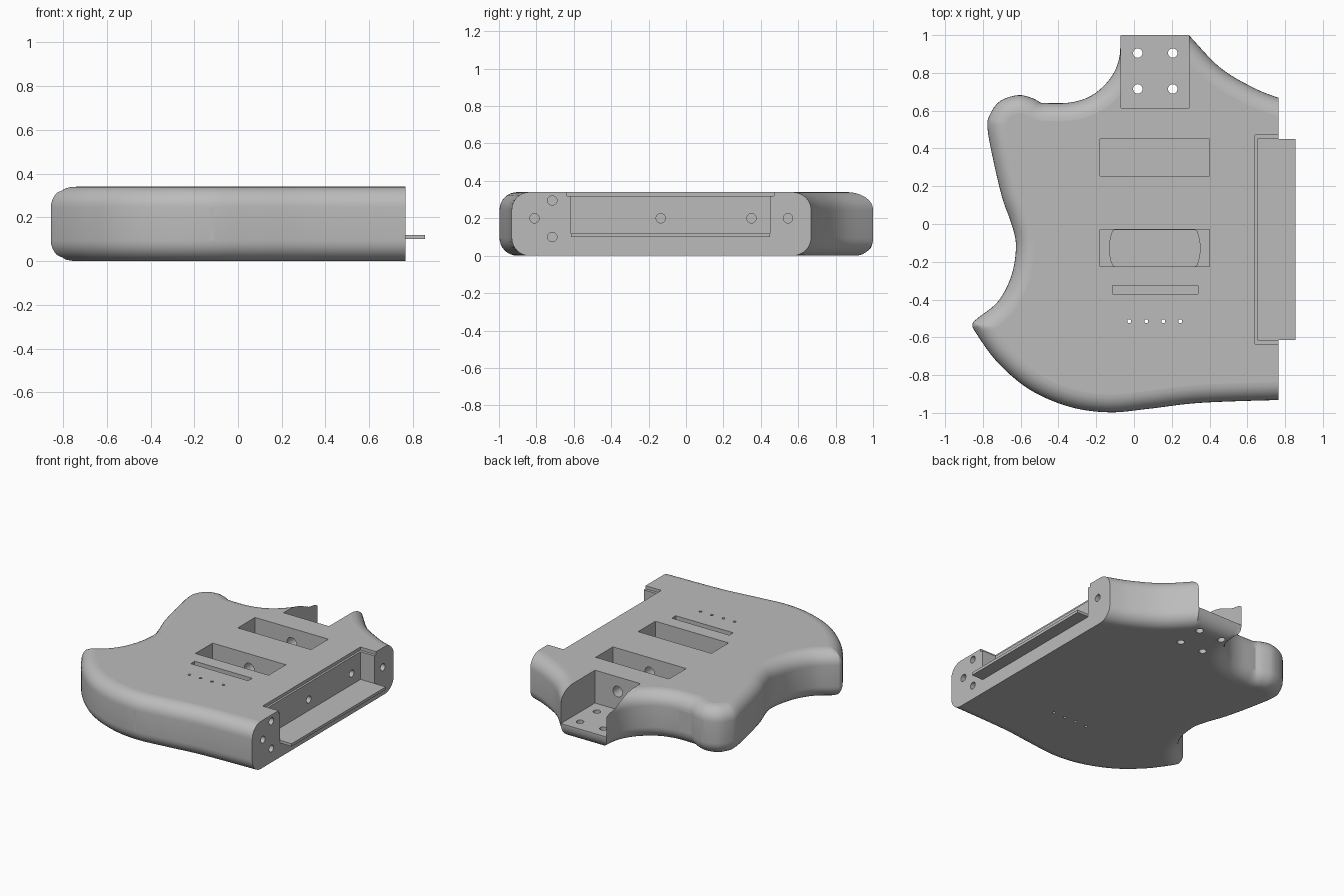
import bpy, bmesh, math
from mathutils import Vector, Matrix

cube = bpy.data.objects.get("Cube")
if cube:
    bpy.data.objects.remove(cube, do_unlink=True)

H, R, STEPS = 0.34, 0.095, 8      # thickness, edge radius, rounding steps
FACE_X = 0.765                    # flat side face

grey = bpy.data.materials.new("plain_grey")
grey.use_nodes = True
grey.diffuse_color = (0.5, 0.5, 0.5, 1)
grey.node_tree.nodes["Principled BSDF"].inputs["Base Color"].default_value = (0.5, 0.5, 0.5, 1)


def add_object(name, bm):
    mesh = bpy.data.meshes.new(name)
    bmesh.ops.recalc_face_normals(bm, faces=bm.faces)
    bm.to_mesh(mesh)
    bm.free()
    mesh.materials.append(grey)
    obj = bpy.data.objects.new(name, mesh)
    bpy.context.collection.objects.link(obj)
    return obj


def box(name, x0, x1, y0, y1, z0, z1):
    bm = bmesh.new()
    bmesh.ops.create_cube(bm, size=1)
    for v in bm.verts:
        v.co = ((x0 + x1) / 2 + v.co.x * (x1 - x0),
                (y0 + y1) / 2 + v.co.y * (y1 - y0),
                (z0 + z1) / 2 + v.co.z * (z1 - z0))
    return add_object(name, bm)


def rod(name, start, end, radius, segments=24):
    a, b = Vector(start), Vector(end)
    turn = (b - a).to_track_quat('Z', 'Y').to_matrix().to_4x4()
    bm = bmesh.new()
    bmesh.ops.create_cone(bm, cap_ends=True, segments=segments, radius1=radius,
                          radius2=radius, depth=(b - a).length,
                          matrix=Matrix.Translation((a + b) / 2) @ turn)
    return add_object(name, bm)


def smooth_path(points):
    """Evenly sampled spline through the points, without the last one."""
    p = [Vector(q) for q in points]
    p = [2 * p[0] - p[1]] + p + [2 * p[-1] - p[-2]]
    out = []
    for a, b, c, d in zip(p, p[1:], p[2:], p[3:]):
        n = max(4, int((c - b).length / 0.022))
        for i in range(n):
            t = i / n
            out.append(0.5 * (2 * b + (c - a) * t + (2 * a - 5 * b + 4 * c - d) * t * t
                              + (3 * b - a - 3 * c + d) * t ** 3))
    return out


def inset(line, dist):
    """Inward offset; points that would cross over snap to a valid neighbour."""
    n = len(line)
    if dist < 1e-6:
        return line
    moved = []
    for i, p in enumerate(line):
        t = (p - line[i - 1]).normalized() + (line[(i + 1) % n] - p).normalized()
        t.normalize()
        moved.append(p + Vector((-t.y, t.x)) * dist)
    good = [min((m - q).length for q in line) > dist * 0.97 for m in moved]
    result = []
    for i in range(n):
        k = 0
        while not (good[(i + k) % n] or good[i - k]):
            k += 1
        result.append(moved[(i + k) % n] if good[(i + k) % n] else moved[i - k])
    return result


# Body outline, counterclockwise from the neck end, in smooth sections
sections = [
    [(-0.07, 1), (-0.08, 0.87), (-0.13, 0.765), (-0.225, 0.68), (-0.34, 0.643), (-0.49, 0.64)],
    [(-0.49, 0.64), (-0.54, 0.667), (-0.615, 0.682), (-0.71, 0.65), (-0.765, 0.575),
     (-0.775, 0.5), (-0.74, 0.315), (-0.695, 0.13), (-0.652, 0.01), (-0.625, -0.11),
     (-0.648, -0.27), (-0.72, -0.41), (-0.83, -0.5), (-0.855, -0.53), (-0.838, -0.575),
     (-0.72, -0.735), (-0.55, -0.878), (-0.34, -0.968), (-0.13, -0.997), (0.08, -0.978),
     (0.35, -0.947), (0.76, -0.932), (1, -0.93)],
    [(1, -0.93), (1, 0.6)],
    [(1, 0.6), (0.76, 0.67), (0.61, 0.733), (0.45, 0.833), (0.29, 1)],
    [(0.29, 1), (-0.07, 1)],
]
outline = [p for s in sections for p in smooth_path(s)]

# Rounded slab
lower = []
for i in range(STEPS + 1):
    a = math.pi / 2 * i / STEPS
    lower.append((inset(outline, R * (1 - math.cos(a))), R * (1 - math.sin(a))))
layers = lower[::-1] + [(ring, H - z) for ring, z in lower]
bm = bmesh.new()
rings = [[bm.verts.new((p.x, p.y, z)) for p in ring] for ring, z in layers]
count = len(outline)
for r0, r1 in zip(rings, rings[1:]):
    for i in range(count):
        j = (i + 1) % count
        bm.faces.new((r0[i], r0[j], r1[j], r1[i]))
bm.faces.new(rings[0][::-1])
bm.faces.new(rings[-1])
bmesh.ops.remove_doubles(bm, verts=bm.verts, dist=0.0005)
body = add_object("guitar_body", bm)

# Flat side, pockets and slots
TOP = H + 0.1
cutters = [
    box("side_cut", FACE_X, 1.3, -1.3, 1.3, -0.2, TOP),
    box("neck_pocket", -0.07, 0.29, 0.615, 1.2, 0.105, TOP),
    box("neck_pickup", -0.18, 0.4, 0.255, 0.45, 0.14, TOP),
    box("bridge_pickup", -0.18, 0.4, -0.225, -0.03, 0.14, TOP),
    box("bridge_slot", -0.115, 0.34, -0.37, -0.325, 0.28, TOP),
    box("side_pocket", 0.655, 1.1, -0.615, 0.45, 0.1, TOP),
    box("side_pocket_lip", 0.64, 1.1, -0.635, 0.47, 0.318, TOP),
]

# Round recess in the bridge pickup floor, limited to the pocket's length
recess = rod("pickup_recess", (0.11, -0.128, 0.12), (0.11, -0.128, 0.2), 0.24, 64)
for v in recess.data.vertices:
    v.co.y = min(max(v.co.y, -0.2245), -0.0305)
cutters.append(recess)

# Neck bolt holes, string holes, cable channel and side holes
for x in (0.02, 0.205):
    for y in (0.715, 0.905):
        cutters.append(rod("bolt_hole", (x, y, -0.1), (x, y, 0.2), 0.025))
for i in range(4):
    x = -0.025 + 0.09 * i
    cutters.append(rod("string_hole", (x, -0.515, -0.1), (x, -0.515, TOP), 0.01, 16))
cutters.append(rod("cable_channel", (0.11, -0.12, 0.235), (0.11, 0.8, 0.235), 0.038))
for y in (-0.135, 0.35):
    cutters.append(rod("wire_hole", (0.3, y, 0.2), (0.72, y, 0.2), 0.025))
for y, z in ((-0.81, 0.2), (-0.715, 0.295), (-0.715, 0.1), (0.545, 0.2)):
    cutters.append(rod("side_hole", (0.62, y, z), (0.9, y, z), 0.025))

bpy.context.view_layer.objects.active = body
for cutter in cutters:
    cutter.hide_render = True
    mod = body.modifiers.new(cutter.name, 'BOOLEAN')
    mod.operation = 'DIFFERENCE'
    mod.solver = 'EXACT'
    mod.object = cutter
    bpy.ops.object.modifier_apply(modifier=mod.name)
    bpy.data.objects.remove(cutter, do_unlink=True)

# Smooth rounding, flat top and bottom
bpy.ops.object.select_all(action='DESELECT')
body.select_set(True)
bpy.ops.object.shade_smooth_by_angle(angle=math.radians(30))
for face in body.data.polygons:
    if max(abs(c) for c in face.normal) > 0.9999:
        face.use_smooth = False

# Thin plate on the pocket floor, standing out of the side
box("side_plate", 0.655, 0.855, -0.615, 0.45, 0.1, 0.12)
